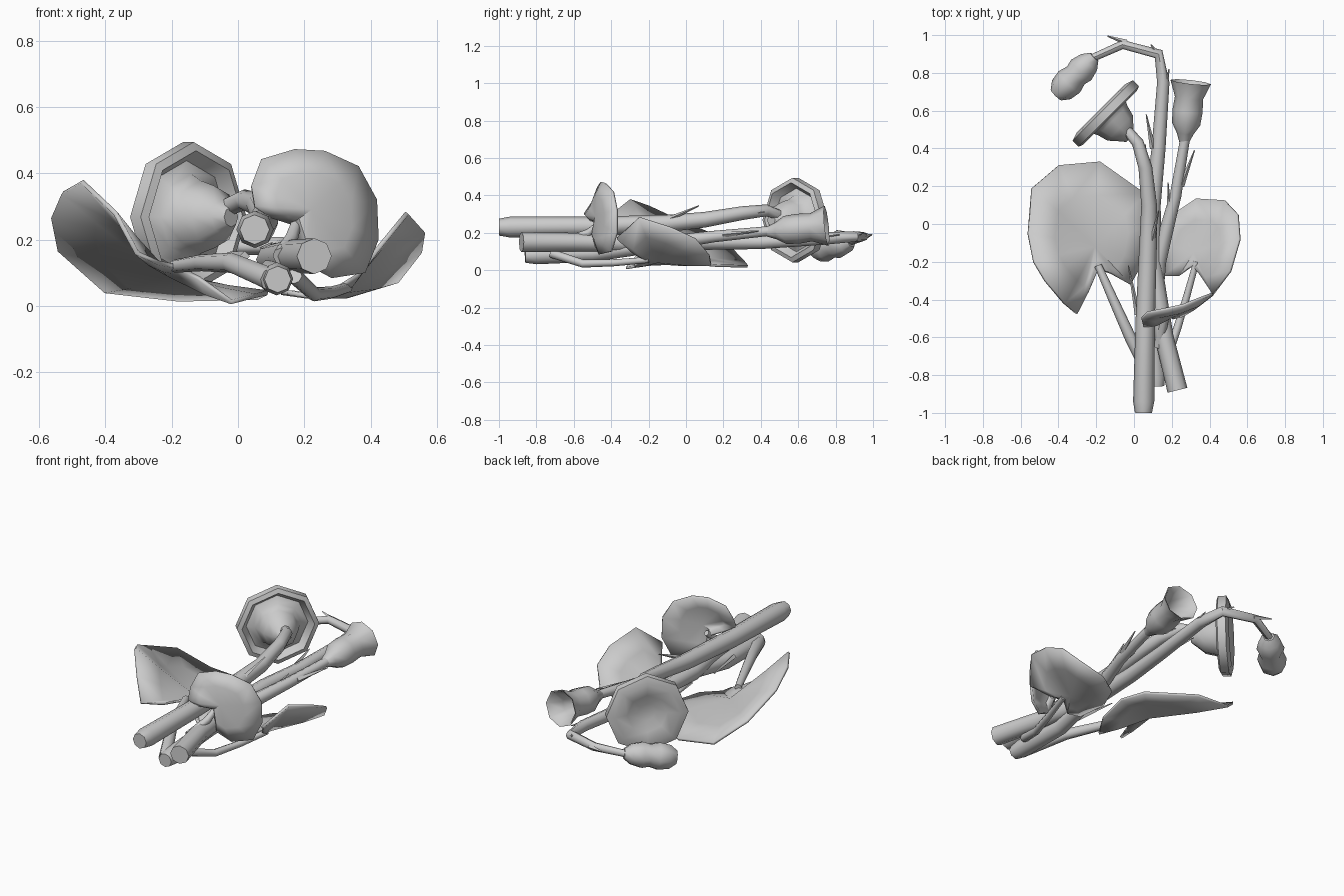
import bpy, bmesh
from math import sin, cos, tau
from mathutils import Vector as V


def finish(name, bm, angle=0.8):
    bmesh.ops.recalc_face_normals(bm, faces=bm.faces)
    me = bpy.data.meshes.new(name)
    bm.to_mesh(me)
    bm.free()
    ob = bpy.data.objects.new(name, me)
    bpy.context.collection.objects.link(ob)
    bpy.ops.object.select_all(action='DESELECT')
    ob.select_set(True)
    bpy.context.view_layer.objects.active = ob
    bpy.ops.object.shade_smooth_by_angle(angle=angle)
    return ob


def loft(name, rings, sides=8):
    """Skin round rings given as (centre, direction, radius)."""
    bm = bmesh.new()
    loops = []
    for c, d, r in rings:
        d = d.normalized()
        u = (V((0, 0, 1)) - d * d.z).normalized()
        w = d.cross(u)
        loops.append([bm.verts.new(c + r * (u * cos(i * tau / sides) + w * sin(i * tau / sides)))
                      for i in range(sides)])
    for a, b in zip(loops, loops[1:]):
        for i in range(sides):
            j = (i + 1) % sides
            bm.faces.new((a[i], a[j], b[j], b[i]))
    bm.faces.new(loops[0])
    bm.faces.new(loops[-1])
    return finish(name, bm)


def tube(name, pts, r0, r1, sides=8, rounded=False):
    """Tapered stem through the points, with an optional rounded foot."""
    p = [V(q) for q in pts]
    n = len(p) - 1
    rings = [(p[i], p[min(i + 1, n)] - p[max(i - 1, 0)], r0 + (r1 - r0) * i / n)
             for i in range(n + 1)]
    if rounded:
        d = (p[1] - p[0]).normalized()
        rings[0] = (p[0], d, r0 * 0.8)
        rings.insert(1, (p[0] + d * 0.06, d, r0))
    loft(name, rings, sides)


def turned(name, origin, axis, profile):
    """Turned form: profile of (distance along axis, radius)."""
    d = V(axis).normalized()
    loft(name, [(V(origin) + d * s, d, r) for s, r in profile])


def leaf(name, outline, centre, bulge):
    """Cupped leaf blade from its rim and centre."""
    bm = bmesh.new()
    c, bulge = V(centre), V(bulge)
    rim = [bm.verts.new(q) for q in outline]
    mid = [bm.verts.new(c.lerp(V(q), 0.6) + bulge) for q in outline]
    hub = bm.verts.new(c + bulge)
    n = len(rim)
    for i in range(n):
        j = (i + 1) % n
        bm.faces.new((rim[i], rim[j], mid[j], mid[i]))
        bm.faces.new((mid[i], mid[j], hub))
    ob = finish(name, bm)
    m = ob.modifiers.new("thickness", 'SOLIDIFY')
    m.thickness = 0.014
    m.offset = 0


# Flower stems
tube("open_flower_stem", [(0.05, -1, 0.23), (0.06, -0.5, 0.235), (0.075, -0.1, 0.25),
                          (0.08, 0.1, 0.27), (0.06, 0.3, 0.305), (0.02, 0.43, 0.32),
                          (-0.04, 0.5, 0.295)], 0.056, 0.027, rounded=True)
tube("cup_flower_stem", [(0.12, -0.86, 0.08), (0.1, -0.5, 0.09), (0.13, -0.2, 0.13),
                         (0.18, 0, 0.16), (0.22, 0.15, 0.18), (0.27, 0.45, 0.21)],
     0.05, 0.026, rounded=True)
tube("bud_stem", [(0.23, -0.88, 0.15), (0.16, -0.6, 0.15), (0.1, -0.2, 0.14), (0.1, 0.1, 0.15),
                  (0.13, 0.4, 0.15), (0.155, 0.75, 0.17), (0.13, 0.9, 0.18),
                  (-0.06, 0.95, 0.18), (-0.24, 0.87, 0.15)], 0.054, 0.02)

# Flower heads
turned("open_flower", (-0.155, 0.59, 0.268), (-1, 1, 0),
       [(-0.19, 0.03), (-0.16, 0.055), (-0.115, 0.095), (-0.06, 0.11), (-0.02, 0.13),
        (0.0, 0.17), (-0.04, 0.2), (-0.03, 0.226), (0.015, 0.226), (0.03, 0.18),
        (0.01, 0.11), (-0.01, 0.05)])
turned("cup_flower", (0.265, 0.43, 0.205), (0.11, 1, 0.1),
       [(0, 0.025), (0.05, 0.045), (0.1, 0.075), (0.17, 0.08), (0.24, 0.075), (0.325, 0.108),
        (0.32, 0.098), (0.24, 0.062), (0.17, 0.05)])
turned("closed_bud", (-0.21, 0.885, 0.155), (-0.2, -0.2, -0.045),
       [(0, 0.03), (0.04, 0.06), (0.1, 0.076), (0.14, 0.066), (0.19, 0.08), (0.25, 0.07),
        (0.29, 0.04)])

# Leaf blades
leaf("left_leaf", [(-0.18, 0.33, 0.02), (-0.4, 0.31, 0.045), (-0.54, 0.19, 0.17),
                   (-0.56, -0.05, 0.27), (-0.53, -0.2, 0.34), (-0.47, -0.3, 0.375),
                   (-0.37, -0.42, 0.28), (-0.305, -0.475, 0.16), (-0.24, -0.36, 0.13),
                   (-0.19, -0.24, 0.12), (-0.12, -0.26, 0.085), (-0.02, -0.32, 0.012),
                   (0.05, -0.2, 0.03), (0.09, 0, 0.04), (0.06, 0.16, 0.025)],
     (-0.21, -0.12, 0.105), (0, 0, -0.01))
leaf("right_leaf", [(0.2, 0.05, 0.03), (0.33, 0.135, 0.03), (0.48, 0.125, 0.075),
                    (0.55, 0.05, 0.165), (0.56, -0.08, 0.225), (0.51, -0.25, 0.28),
                    (0.42, -0.37, 0.17), (0.36, -0.28, 0.09), (0.31, -0.22, 0.06),
                    (0.24, -0.275, 0.025), (0.15, -0.275, 0.04), (0.13, -0.1, 0.04)],
     (0.32, -0.15, 0.055), (0, 0, -0.01))
leaf("front_leaf", [(0.04, -0.5, 0.36), (0.07, -0.47, 0.44), (0.17, -0.45, 0.47),
                    (0.26, -0.43, 0.465), (0.36, -0.39, 0.42), (0.415, -0.37, 0.32),
                    (0.42, -0.37, 0.2), (0.38, -0.4, 0.1), (0.28, -0.46, 0.085),
                    (0.2, -0.48, 0.13), (0.16, -0.46, 0.25), (0.1, -0.51, 0.27), (0.05, -0.54, 0.3)],
     (0.22, -0.45, 0.29), (0, -0.03, 0))

# Leaf stalks
tube("left_leaf_stalk", [(0.1, -0.83, 0.08), (-0.02, -0.6, 0.13), (-0.11, -0.4, 0.13),
                         (-0.19, -0.22, 0.12)], 0.036, 0.02)
tube("right_leaf_stalk", [(0.17, -0.72, 0.09), (0.23, -0.55, 0.035), (0.28, -0.38, 0.04),
                          (0.33, -0.2, 0.055)], 0.024, 0.016)
tube("front_leaf_stalk", [(0.13, -0.65, 0.15), (0.16, -0.52, 0.2), (0.18, -0.45, 0.26)], 0.026, 0.016)

# Small pointed bracts on the stems
bracts = [((0.02, -0.48, 0.15), (-0.03, -0.22, 0.16)), ((0.08, 0.1, 0.28), (0.06, 0.42, 0.31)),
          ((0.1, 0.4, 0.16), (0.065, 0.58, 0.18)), ((0.16, 0.65, 0.17), (0.185, 0.82, 0.19)),
          ((0.25, 0.2, 0.19), (0.32, 0.39, 0.21)), ((0.19, 0, 0.17), (0.18, 0.22, 0.2)),
          ((0.14, 0.88, 0.18), (0.09, 0.95, 0.2)), ((-0.04, 0.96, 0.18), (-0.14, 0.995, 0.19)),
          ((0.09, -0.12, 0.26), (0.13, 0.07, 0.345))]
for i, (a, b) in enumerate(bracts):
    tube("bract_%d" % (i + 1), [a, b], 0.016, 0.003, 4)
